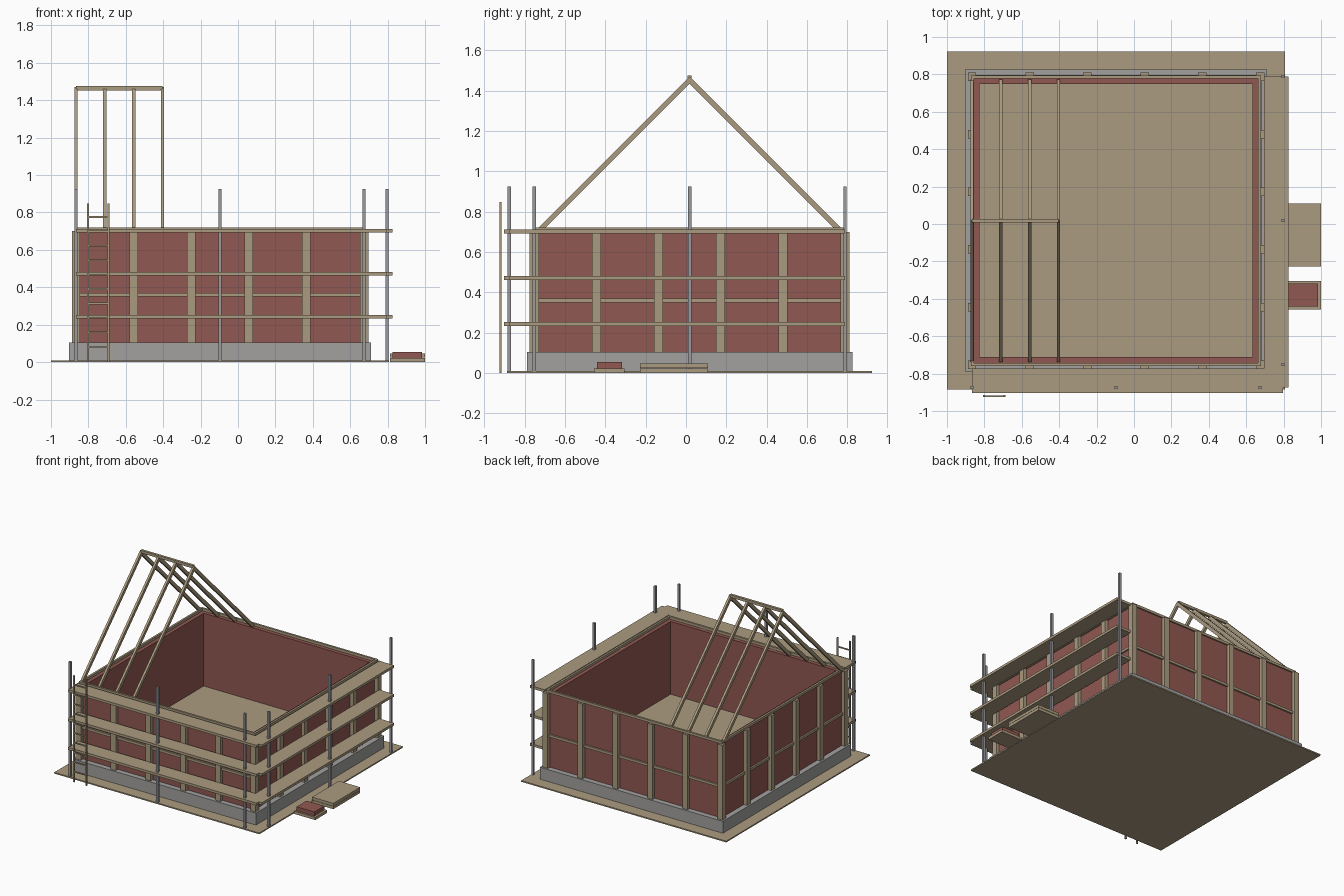
import bpy, bmesh, math
from mathutils import Matrix, Vector

if "Cube" in bpy.data.objects:
    bpy.data.objects.remove(bpy.data.objects["Cube"], do_unlink=True)


def material(name, rgb):
    m = bpy.data.materials.new(name)
    m.use_nodes = True
    m.diffuse_color = (*rgb, 1)
    m.node_tree.nodes["Principled BSDF"].inputs["Base Color"].default_value = (*rgb, 1)
    return m


WOOD = material("tan wood", (0.41, 0.33, 0.215))
BRICK = material("red brick", (0.285, 0.098, 0.084))
CONCRETE = material("grey concrete", (0.36, 0.355, 0.35))
STEEL = material("steel grey", (0.33, 0.33, 0.345))

# House centre, wall centre-line half width, post spacing
CX, CY = -0.096, 0.018
HALF = 0.77
STEP = HALF * 2 / 5


def build(name, mat, boxes):
    """One object from boxes given as (min corner, max corner, optional x tilt)."""
    bm = bmesh.new()
    for lo, hi, *tilt in boxes:
        lo, hi = Vector(lo), Vector(hi)
        matrix = Matrix.Translation((lo + hi) / 2)
        if tilt:
            matrix = matrix @ Matrix.Rotation(tilt[0], 4, 'X')
        matrix = matrix @ Matrix.Diagonal((*(hi - lo), 1))
        bmesh.ops.create_cube(bm, size=1, matrix=matrix)
    mesh = bpy.data.meshes.new(name)
    bm.to_mesh(mesh)
    bm.free()
    mesh.materials.append(mat)
    obj = bpy.data.objects.new(name, mesh)
    bpy.context.collection.objects.link(obj)
    return obj


def column(x, y, size, z0, z1):
    r = size / 2
    return (x - r, y - r, z0), (x + r, y + r, z1)


def ring(inner, outer, z0, z1):
    """Four boxes forming a square frame around the house centre."""
    out = []
    for s in (-1, 1):
        a, b = sorted((s * inner, s * outer))
        out.append(((CX + a, CY - outer, z0), (CX + b, CY + outer, z1)))
        out.append(((CX - inner, CY + a, z0), (CX + inner, CY + b, z1)))
    return out


def slab(half, z0, z1):
    return [((CX - half, CY - half, z0), (CX + half, CY + half, z1))]


# Ground, foundation and floor
build("ground_plate", WOOD, slab(0.904, 0, 0.01))
build("foundation", CONCRETE, slab(0.807, 0.005, 0.105))
build("floor", WOOD, slab(0.735, 0.10, 0.12))

# Walls with timber frame
build("walls", BRICK, ring(0.73, 0.765, 0.10, 0.70))
build("middle_rail", WOOD, ring(0.76, 0.778, 0.35, 0.37))
build("top_plate", WOOD, ring(0.76, 0.776, 0.70, 0.72))
posts = []
for i in range(6):
    for j in range(6):
        if i in (0, 5) or j in (0, 5):
            x, y = CX - HALF + i * STEP, CY - HALF + j * STEP
            lo, hi = column(x, y, 0.045, 0.105, 0.70)
            # Keep each post outside the inner wall face
            if i not in (0, 5):
                lo, hi = ((lo[0], max(lo[1], CY + 0.75), lo[2]), hi) if j else (
                    lo, (hi[0], CY - 0.75, hi[2]))
            elif j not in (0, 5):
                lo, hi = ((max(lo[0], CX + 0.75), lo[1], lo[2]), hi) if i else (
                    lo, (CX - 0.75, hi[1], hi[2]))
            posts.append((lo, hi))
build("timber_posts", WOOD, posts)

# Unfinished roof: four rafter pairs and a ridge beam
RISE, EAVE, THICK = 0.755, 0.715, 0.026
rafters = []
for i in range(4):
    x = CX - HALF + i * STEP / 2
    for s in (-1, 1):
        shift = THICK / 2 * math.sqrt(0.5)
        mid = Vector((x, CY + s * (RISE / 2 - shift), EAVE + RISE / 2 - shift))
        size = Vector((0.018, RISE * math.sqrt(2), THICK)) / 2
        rafters.append((mid - size, mid + size, -s * math.pi / 4))
build("rafters", WOOD, rafters)
build("ridge_beam", WOOD, [((CX - HALF, CY - 0.01, 1.453),
                            (CX - HALF + 1.5 * STEP, CY + 0.01, 1.475))])

# Scaffold on the front and left sides
OUT = 0.893
poles = []
for t in (-HALF, 0, HALF):
    poles.append(column(CX + t, CY - OUT, 0.017, 0, 0.925))
    poles.append(column(CX + OUT, CY + t, 0.017, 0, 0.925))
build("scaffold_poles", STEEL, poles)
front_decks, side_decks = [], []
for level in range(3):
    z = 0.232 + 0.23 * level
    front_decks.append(((CX - HALF, CY - 0.921, z), (CX + OUT, CY - 0.79, z + 0.02)))
    side_decks.append(((CX + 0.79, CY - OUT, z), (CX + 0.921, CY + HALF, z + 0.02)))
build("front_scaffold_decks", WOOD, front_decks)
build("side_scaffold_decks", WOOD, side_decks)

# Ladder
LX, LY, SPAN = -0.747, -0.92, 0.054
build("ladder_rails", WOOD, [column(LX + s * SPAN, LY, 0.011, 0, 0.848) for s in (-1, 1)])
build("ladder_rungs", WOOD, [((LX - SPAN, LY - 0.004, z), (LX + SPAN, LY + 0.004, z + 0.009))
                             for z in [0.078 + 0.077 * i for i in range(10)]])

# Building supplies beside the house
build("plank_stack", WOOD, [((0.812, -0.228, z), (1, 0.11, z + 0.022)) for z in (0, 0.024)])
build("brick_pallet", WOOD, [((0.812, -0.456, 0), (1, -0.305, 0.022))])
build("brick_stack", BRICK, [((0.826, -0.442, 0.022), (0.983, -0.317, 0.055))])
